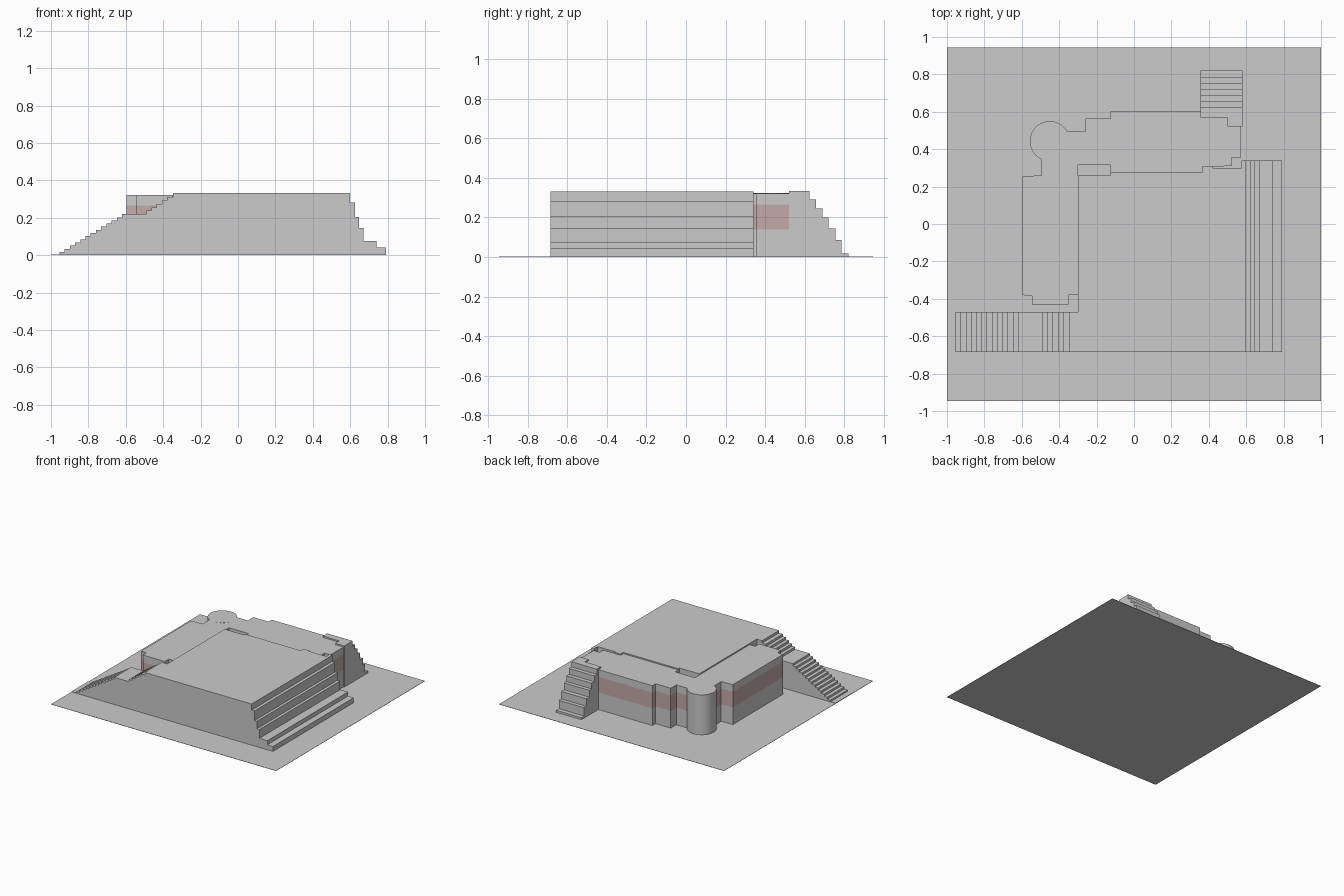
import bpy, bmesh, math

if "Cube" in bpy.data.objects:
    bpy.data.objects.remove(bpy.data.objects["Cube"])


def material(name, rgb):
    m = bpy.data.materials.new(name)
    m.diffuse_color = (*rgb, 1)
    m.use_nodes = True
    m.node_tree.nodes["Principled BSDF"].inputs["Base Color"].default_value = m.diffuse_color
    return m


GREY = material("grey_stone", (0.6, 0.6, 0.6))
ROSE = material("rose_grey_window_band", (0.55, 0.40, 0.40))


def prism(name, pts, levels, place, mats=(GREY,), band=None):
    """Extrude a closed outline through a list of levels; band = layer with material 1."""
    bm = bmesh.new()
    rings = [[bm.verts.new(place(a, b, h)) for a, b in pts] for h in levels]
    n = len(pts)
    for k in range(len(levels) - 1):
        for i in range(n):
            j = (i + 1) % n
            f = bm.faces.new((rings[k][i], rings[k][j], rings[k + 1][j], rings[k + 1][i]))
            f.material_index = 1 if k == band else 0
    bm.faces.new(rings[0][::-1])
    bm.faces.new(rings[-1])
    bmesh.ops.recalc_face_normals(bm, faces=bm.faces)
    me = bpy.data.meshes.new(name)
    bm.to_mesh(me)
    bm.free()
    ob = bpy.data.objects.new(name, me)
    bpy.context.collection.objects.link(ob)
    for m in mats:
        me.materials.append(m)
    return ob


def plan(a, b, h):      # outline in x,y extruded up
    return (a, b, h)


def along_y(a, b, h):   # outline in x,z extruded along y
    return (a, h, b)


def along_x(a, b, h):   # outline in y,z extruded along x
    return (h, a, b)


def stair(steps, end):
    """Stepped profile from (riser position, tread height) pairs to a vertical end."""
    pts, z = [], 0.0
    for p, top in steps:
        pts += [(p, z), (p, top)]
        z = top
    return pts + [(end, z), (end, 0.0)]


# Ground sheet
prism("ground", [(-1, -0.945), (1, -0.945), (1, 0.945), (-1, 0.945)], [0, 0.002], plan)

# Raised terrace
prism("terrace", [(-0.3, -0.685), (0.6, -0.685), (0.6, 0.34), (0.575, 0.34), (0.575, 0.30),
                  (0.42, 0.30), (0.42, 0.31), (0.365, 0.31), (0.365, 0.275), (-0.125, 0.275),
                  (-0.125, 0.26), (-0.3, 0.26)], [0, 0.332], plan)

# Broad tiers on the right side
tiers = [(0.79, 0.042), (0.74, 0.075), (0.67, 0.145), (0.647, 0.205), (0.625, 0.283)]
prism("side_tiers", stair(tiers, 0.6), [-0.685, 0.34], along_y)

# Left staircase: long flight, landing, short flight
n = 13
lower = [(-0.955 + i * 0.335 / (n - 1), 0.22 * (i + 1) / n) for i in range(n)]
upper = [(-0.49 + i * 0.0275, 0.238 + i * 0.0185) for i in range(5)]
prism("left_stairs", stair(lower + upper + [(-0.347, 0.332)], -0.3), [-0.685, -0.47], along_y)
prism("left_stair_foot", [(-1, -0.685), (-0.95, -0.685), (-0.95, -0.47), (-1, -0.47)],
      [0, 0.005], plan)

# L-shaped building with a window band around its walls
outline = [(-0.3, -0.38), (-0.35, -0.38), (-0.35, -0.43), (-0.545, -0.43), (-0.545, -0.385),
           (-0.595, -0.38), (-0.595, 0.255), (-0.495, 0.26), (-0.495, 0.495), (-0.26, 0.495),
           (-0.26, 0.565), (-0.125, 0.565), (-0.125, 0.605), (0.355, 0.605), (0.355, 0.57),
           (0.5, 0.57), (0.5, 0.52), (0.573, 0.52), (0.573, 0.355), (0.52, 0.355),
           (0.52, 0.31), (0.365, 0.305), (0.365, 0.275), (-0.125, 0.275), (-0.125, 0.315),
           (-0.3, 0.315)]
prism("building", outline, [0, 0.14, 0.265, 0.322], plan, (GREY, ROSE), band=1)

# Round corner tower
ring = [(-0.45 + 0.107 * math.cos(2 * math.pi * i / 32),
         0.443 + 0.107 * math.sin(2 * math.pi * i / 32)) for i in range(32)]
tower = prism("corner_tower", ring, [0, 0.3225], plan)
bpy.context.view_layer.objects.active = tower
tower.select_set(True)
bpy.ops.object.shade_smooth_by_angle()

# Rear staircase and its top landing
rear = [(0.82, 0.018), (0.785, 0.085), (0.755, 0.145), (0.72, 0.2), (0.69, 0.245),
        (0.657, 0.292), (0.625, 0.333)]
prism("rear_stairs", stair(rear, 0.57), [0.355, 0.58], along_x)
prism("rear_landing", [(0.5, 0.52), (0.58, 0.52), (0.58, 0.57), (0.5, 0.57)], [0, 0.333], plan)
